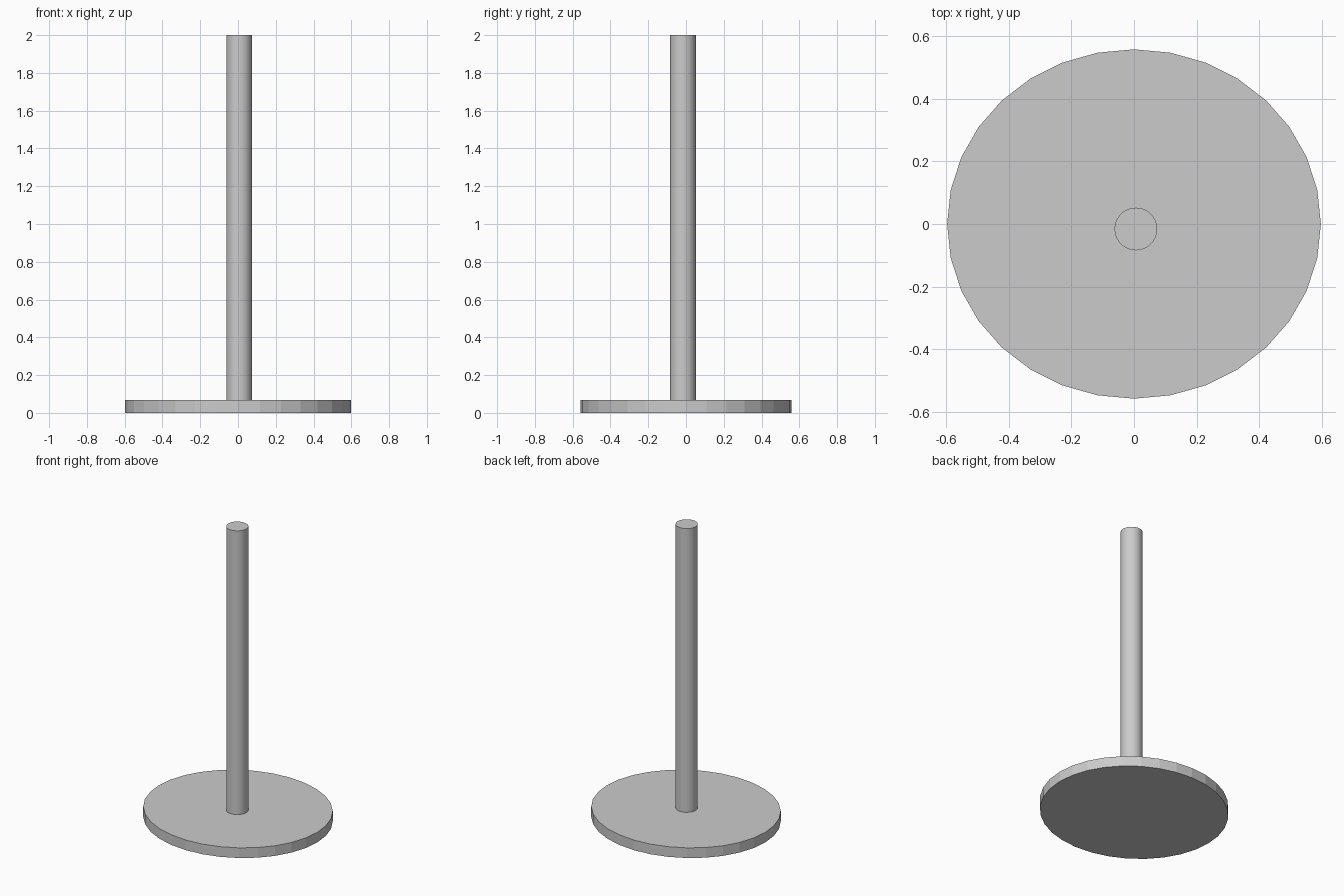
import bpy
import math

if "Cube" in bpy.data.objects:
    bpy.data.objects.remove(bpy.data.objects["Cube"])


def cylinder(name, sides, rx, ry, x, y, z0, z1):
    bpy.ops.mesh.primitive_cylinder_add(
        vertices=sides, radius=1, depth=z1 - z0, location=(x, y, (z0 + z1) / 2))
    ob = bpy.context.object
    ob.name = name
    ob.scale = (rx, ry, 1)
    bpy.ops.object.transform_apply(location=False, rotation=False, scale=True)
    return ob


# Faceted, slightly oval base plate
cylinder("base_plate", 32, 0.597, 0.558, 0, 0, 0, 0.069)

# Smooth round pole, slightly off centre, set into the plate
cylinder("pole", 64, 0.068, 0.068, 0.006, -0.016, 0.06, 2.0)
bpy.ops.object.shade_smooth_by_angle(angle=math.radians(30))
